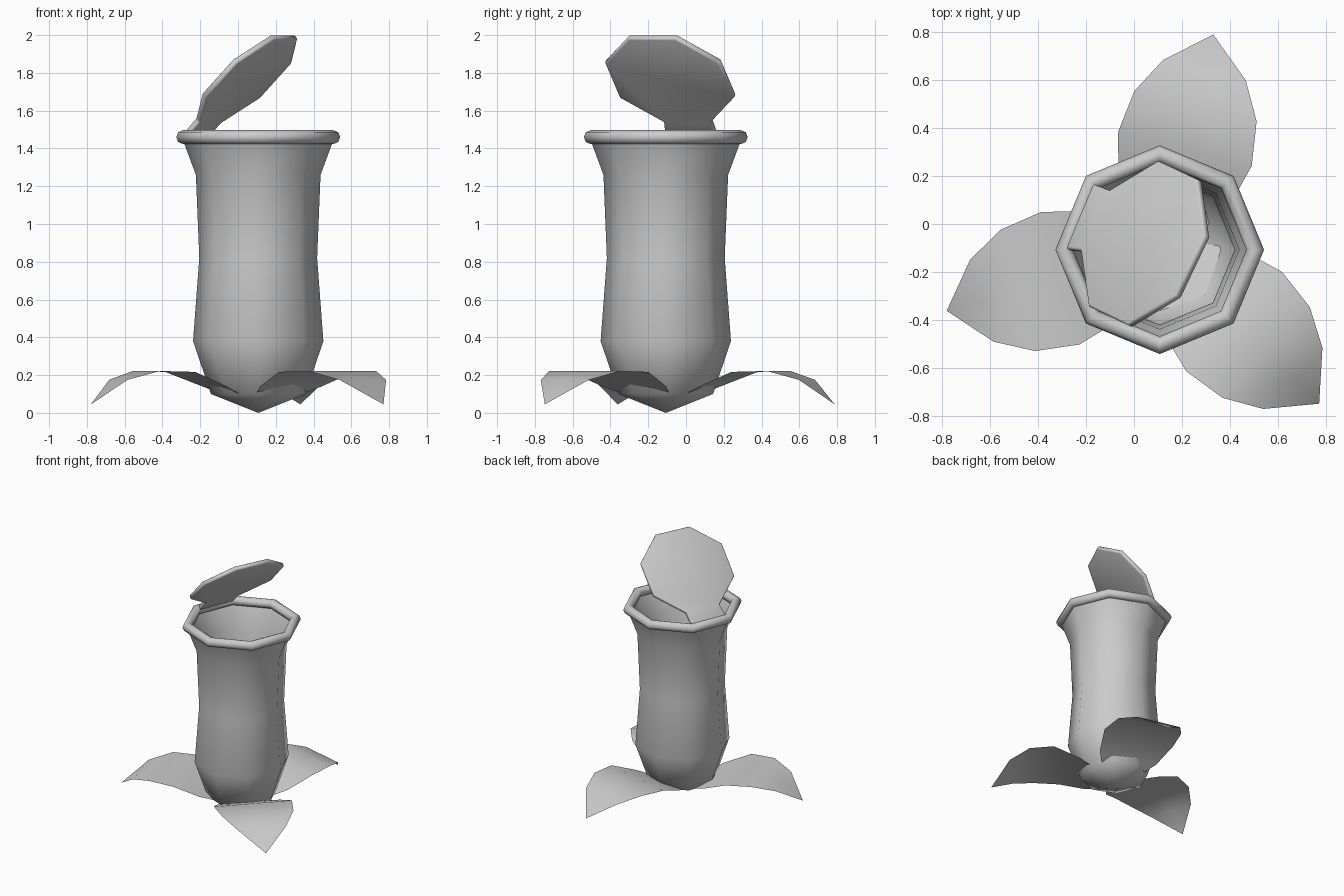
import bpy, math
from mathutils import Vector

if "Cube" in bpy.data.objects:
    bpy.data.objects.remove(bpy.data.objects["Cube"])

CX, CY = 0.107, -0.107   # axis of the pitcher


def make(name, verts, faces, angle=180):
    me = bpy.data.meshes.new(name)
    me.from_pydata([tuple(v) for v in verts], [], faces)
    me.validate()
    ob = bpy.data.objects.new(name, me)
    bpy.context.collection.objects.link(ob)
    bpy.ops.object.select_all(action='DESELECT')
    ob.select_set(True)
    bpy.context.view_layer.objects.active = ob
    bpy.ops.object.shade_smooth_by_angle(angle=math.radians(angle))
    return ob


# Pitcher body: eight-sided open vessel with a pointed base
profile = [(0.25, 0.10), (0.345, 0.38), (0.312, 0.82), (0.33, 1.26), (0.393, 1.43)]
N = 8
verts = [(CX, CY, 0.0)]
for r, z in profile:
    for i in range(N):
        a = math.tau * i / N
        verts.append((CX + r * math.cos(a), CY + r * math.sin(a), z))
faces = [(0, 1 + (i + 1) % N, 1 + i) for i in range(N)]
for k in range(len(profile) - 1):
    for i in range(N):
        j = (i + 1) % N
        b, t = 1 + k * N, 1 + (k + 1) * N
        faces.append((b + i, b + j, t + j, t + i))
make("pitcher_body", verts, faces)

# Rolled rim around the mouth
bpy.ops.mesh.primitive_torus_add(major_segments=8, minor_segments=8,
                                 major_radius=0.397, minor_radius=0.037,
                                 location=(CX, CY, 1.46))
rim = bpy.context.object
rim.name = "rim"
bpy.ops.object.shade_smooth_by_angle(angle=math.radians(180))

# Lid: tilted octagon joined to the rim by a short neck
c = Vector((0.047, -0.083, 1.77))
up = Vector((0.638, -0.303, 0.708)).normalized()
side = Vector((0.43, 0.903, 0)).normalized()
lid = []
for i in range(8):
    a = math.radians(22.5 + 45 * i)
    lid.append(c + side * 0.363 * math.cos(a) + up * 0.338 * math.sin(a))
# lower octagon edge is 5 -> 6; the neck reaches down to the rim
lid += [Vector((-0.275, -0.107, 1.475)), Vector((-0.163, 0.163, 1.475))]
lid_ob = make("lid", lid, [tuple(range(8)), (6, 5, 8, 9)], 50)
sol = lid_ob.modifiers.new("thickness", 'SOLIDIFY')
sol.thickness, sol.offset = 0.034, 0
bev = lid_ob.modifiers.new("soft_edge", 'BEVEL')
bev.width, bev.segments, bev.limit_method = 0.01, 2, 'ANGLE'
bev.angle_limit = math.radians(50)

# Three arching leaves: (distance out, half width, height)
stations = [(0.05, 0.10, 0.055), (0.24, 0.235, 0.14), (0.43, 0.287, 0.217),
            (0.615, 0.262, 0.222), (0.77, 0.177, 0.175)]
tip = (0.922, 0.0, 0.045)
for n in range(3):
    az = math.radians(76 + 120 * n)
    u = Vector((math.cos(az), math.sin(az), 0))
    v = Vector((-u.y, u.x, 0))
    base = Vector((CX, CY, 0))
    verts = []
    for d, w, z in stations:
        for s in (-1, 0, 1):
            verts.append(base + u * d + v * (w * s) + Vector((0, 0, z)))
    verts.append(base + u * tip[0] + Vector((0, 0, tip[2])))
    faces = []
    for k in range(len(stations) - 1):
        for s in (0, 1):
            p = 3 * k + s
            faces.append((p, p + 3, p + 4, p + 1))
    last = 3 * (len(stations) - 1)
    end = len(verts) - 1
    faces += [(last, end, last + 1), (last + 1, end, last + 2)]
    make(f"leaf_{n + 1}", verts, faces)
